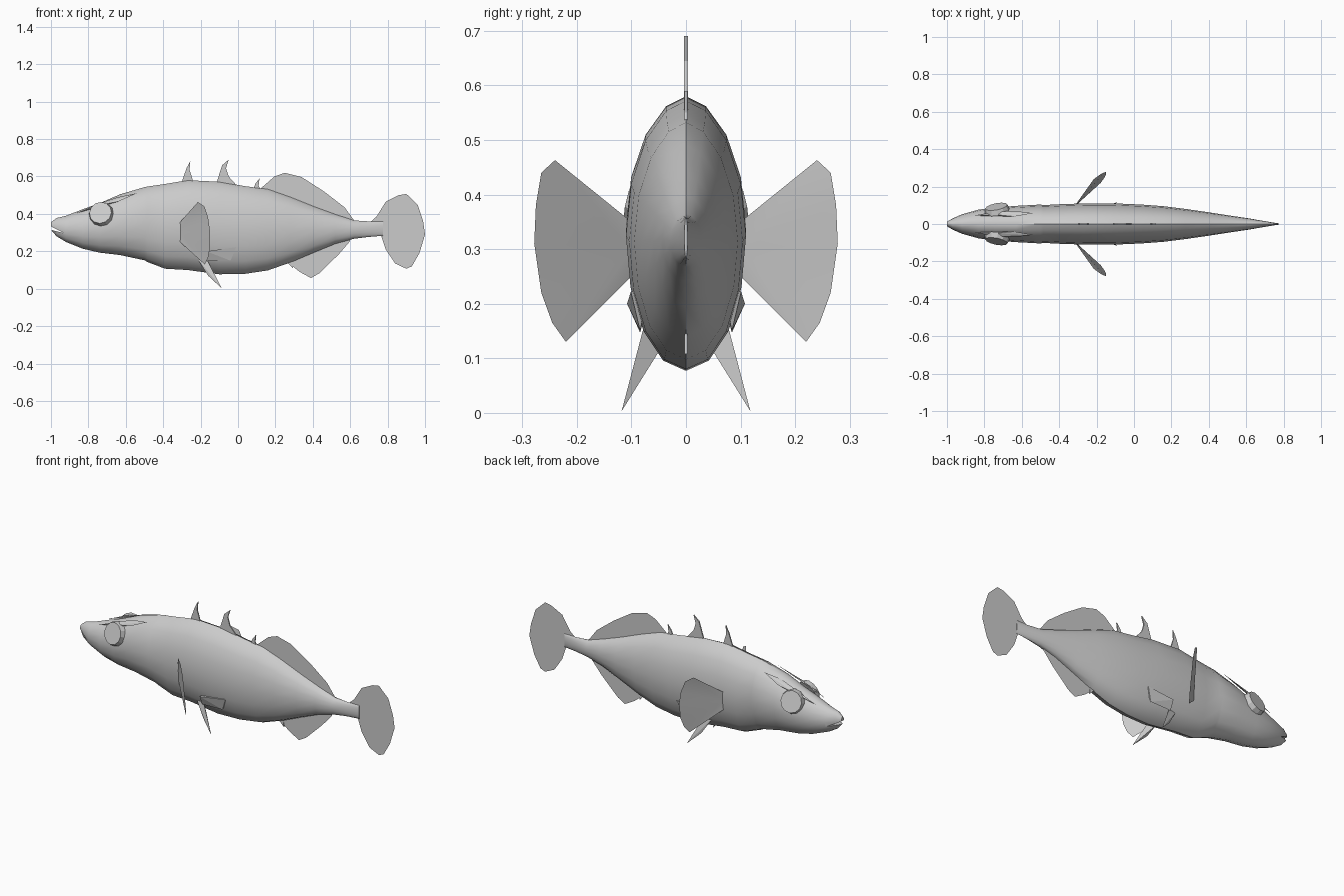
import bpy, bmesh, math
from mathutils import Matrix, Vector

old = bpy.data.objects.get("Cube")
if old:
    bpy.data.objects.remove(old, do_unlink=True)

grey = bpy.data.materials.new("plain_grey")
grey.use_nodes = True
colour = (0.6, 0.6, 0.6, 1)
grey.diffuse_color = colour
grey.node_tree.nodes["Principled BSDF"].inputs["Base Color"].default_value = colour


def add_object(name, bm, mirror=False, smooth=None):
    bmesh.ops.recalc_face_normals(bm, faces=bm.faces)
    mesh = bpy.data.meshes.new(name)
    bm.to_mesh(mesh)
    bm.free()
    mesh.materials.append(grey)
    obj = bpy.data.objects.new(name, mesh)
    bpy.context.collection.objects.link(obj)
    if mirror:
        mod = obj.modifiers.new("Mirror", "MIRROR")
        mod.use_axis = (False, True, False)
        mod.use_clip = False
    if smooth:
        bpy.ops.object.select_all(action="DESELECT")
        obj.select_set(True)
        bpy.context.view_layer.objects.active = obj
        bpy.ops.object.shade_smooth_by_angle(angle=math.radians(smooth))
    return obj


def flat_fin(name, outline, thickness=0):
    """Fin in the centre plane from an (x, z) outline."""
    bm = bmesh.new()
    bm.faces.new([bm.verts.new((x, 0, z)) for x, z in outline])
    obj = add_object(name, bm)
    if thickness:
        mod = obj.modifiers.new("Solidify", "SOLIDIFY")
        mod.thickness = thickness
        mod.offset = 0
    return obj


def hull(name, points, mirror=True):
    bm = bmesh.new()
    for p in points:
        bm.verts.new(p)
    bmesh.ops.convex_hull(bm, input=bm.verts)
    return add_object(name, bm, mirror)


# Body: lofted rings given as x, bottom, top, half width
SECTIONS = [
    (-1.0, .315, .355, .012), (-.97, .28, .378, .03), (-.92, .25, .39, .052),
    (-.83, .214, .425, .077), (-.74, .193, .457, .089), (-.63, .18, .505, .097),
    (-.5, .152, .543, .104), (-.485, .143, .546, .101), (-.39, .107, .56, .106),
    (-.27, .1, .58, .11), (-.1, .077, .572, .11), (.04, .08, .548, .104),
    (.16, .098, .532, .095), (.28, .14, .49, .08), (.41, .195, .438, .061),
    (.52, .24, .398, .044), (.62, .267, .365, .029), (.7, .277, .36, .015),
    (.775, .283, .36, .003),
]
SIDES = 16
bm = bmesh.new()
rings = []
for x, low, high, width in SECTIONS:
    ring = []
    for i in range(SIDES):
        a = math.tau * i / SIDES
        s = math.sin(a)
        power = 1.15 if math.cos(a) > 0 else 1
        y = math.copysign(abs(s) ** power, s) * width
        ring.append(bm.verts.new((x, y, (low + high) / 2 + math.cos(a) * (high - low) / 2)))
    rings.append(ring)
for a, b in zip(rings, rings[1:]):
    for i in range(SIDES):
        j = (i + 1) % SIDES
        bm.faces.new((a[i], a[j], b[j], b[i]))
bm.faces.new(rings[0])
bm.faces.new(rings[-1])
body = add_object("body", bm, smooth=40)

# Mouth slit cut into the snout
slit = hull("mouth_cutter", [(x, y, z) for y in (-.1, .1)
            for x, z in ((-1.03, .348), (-1.03, .322), (-.93, .297))], False)
slit.hide_render = True
slit.hide_viewport = True
cut = body.modifiers.new("Mouth", "BOOLEAN")
cut.operation = "DIFFERENCE"
cut.object = slit
cut.solver = "EXACT"

# Eyes: shallow bevelled discs leaning up and forward
bm = bmesh.new()
normal = Vector((-.2, 1, .32))
place = Matrix.Translation((-.733, .079, .402)) @ normal.to_track_quat("Z", "Y").to_matrix().to_4x4()
bmesh.ops.create_cone(bm, cap_ends=True, segments=12, radius1=.068, radius2=.06,
                      depth=.03, matrix=place)
add_object("eyes", bm, mirror=True)

# Brow ridges running back from above the eyes
hull("brow_ridges", [(-.86, .045, .405), (-.74, .066, .448), (-.74, .05, .458),
                     (-.54, .058, .511), (-.64, .07, .466), (-.64, .04, .49)])

# Tail, back and belly fins
flat_fin("tail_fin", [(.7, .35), (.74, .385), (.79, .465), (.86, .5), (.9, .507), (.96, .45),
                      (.99, .36), (1, .29), (.97, .19), (.93, .12), (.9, .107),
                      (.84, .135), (.79, .21), (.765, .285), (.7, .29)])
flat_fin("back_fin", [(.11, .5), (.12, .535), (.195, .6), (.25, .62), (.34, .597), (.46, .52),
                      (.57, .435), (.625, .36), (.45, .36)])
flat_fin("belly_fin", [(.26, .18), (.27, .138), (.33, .09), (.39, .057), (.435, .083),
                       (.54, .185), (.6, .255), (.6, .29)])

# Curved spines along the back and one ahead of the belly fin
flat_fin("front_spine", [(-.305, .56), (-.275, .645), (-.255, .683), (-.259, .635),
                         (-.235, .56)], .007)
flat_fin("middle_spine", [(-.12, .55), (-.085, .66), (-.05, .69), (-.064, .645),
                          (-.05, .6), (0, .545)], .007)
flat_fin("rear_spine", [(.075, .52), (.095, .565), (.115, .59), (.11, .55), (.125, .52)], .006)
flat_fin("belly_spine", [(.25, .16), (.27, .133), (.295, .108), (.29, .15)], .006)

# Side fins: fans spread outward and back
bm = bmesh.new()
fan = [(-.315, .1, .35), (-.215, .24, .463), (-.18, .265, .44), (-.16, .275, .38),
       (-.15, .278, .31), (-.15, .265, .22), (-.16, .245, .165), (-.178, .22, .13),
       (-.31, .1, .25)]
root = bm.verts.new((-.312, .1, .3))
edge = [bm.verts.new(p) for p in fan]
for a, b in zip(edge, edge[1:]):
    bm.faces.new((root, a, b))
add_object("side_fins", bm, mirror=True, smooth=30)

# Pelvic spines and the plates above them
hull("pelvic_spines", [(-.22, .068, .165), (-.165, .078, .155), (-.18, .045, .12),
                       (-.088, .118, .003), (-.16, .088, .07)])
hull("pelvic_plates", [(-.17, .108, .2), (-.01, .101, .222), (-.17, .084, .147),
                       (-.04, .084, .15), (-.17, .07, .2), (-.01, .07, .222)])
